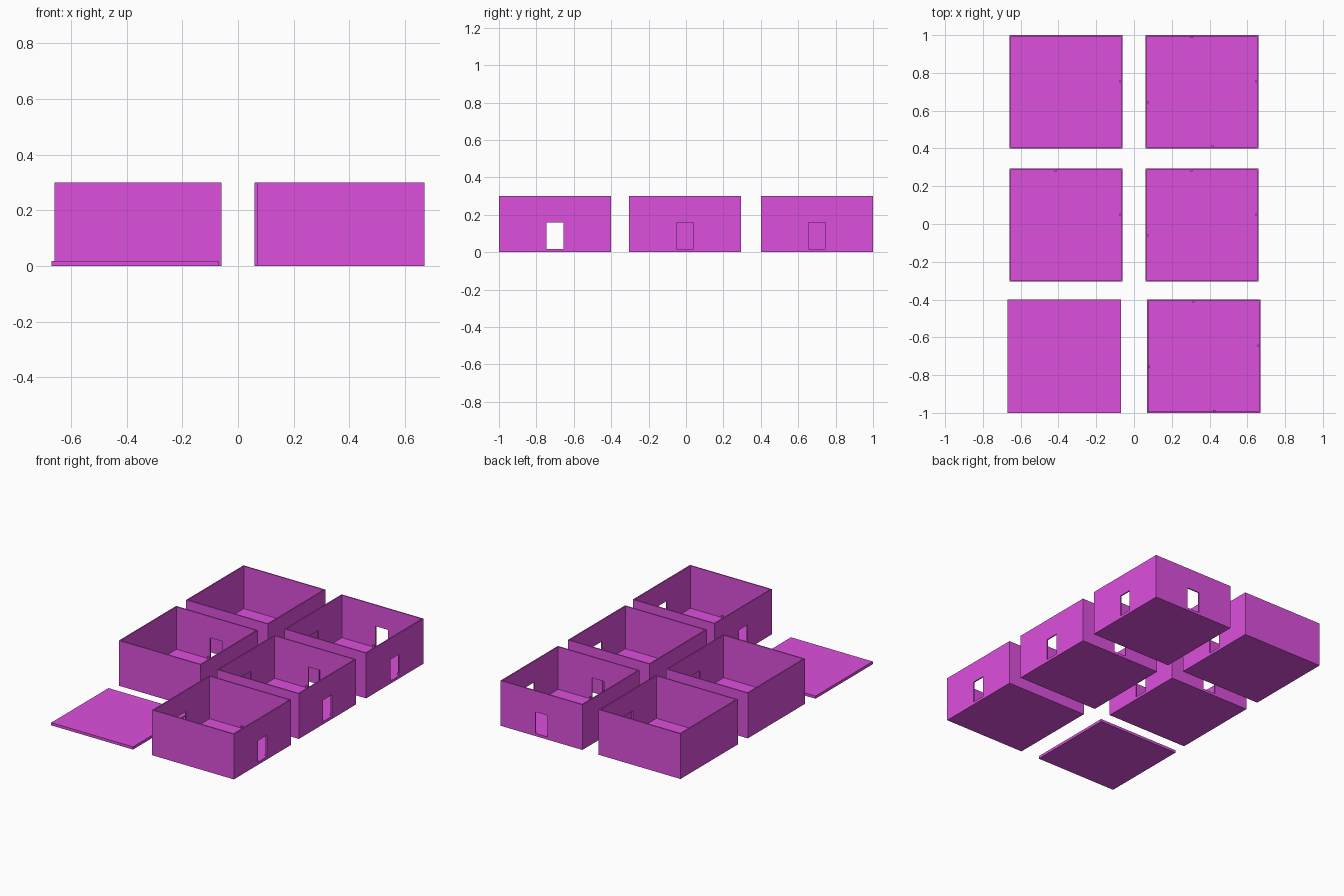
import bpy, bmesh
from math import pi
from mathutils import Matrix, Vector

if "Cube" in bpy.data.objects:
    bpy.data.objects.remove(bpy.data.objects["Cube"])

SIZE, HEIGHT, FLOOR, WALL = 0.6, 0.3, 0.018, 0.008
DOOR_W, DOOR_TOP = 0.09, 0.16
H = SIZE / 2

mat = bpy.data.materials.new("magenta")
mat.diffuse_color = (0.72, 0.08, 0.72, 1)
mat.use_nodes = True
mat.node_tree.nodes["Principled BSDF"].inputs["Base Color"].default_value = mat.diffuse_color


def finish(name, bm, loc):
    bmesh.ops.recalc_face_normals(bm, faces=bm.faces)
    mesh = bpy.data.meshes.new(name)
    bm.to_mesh(mesh)
    bm.free()
    mesh.materials.append(mat)
    ob = bpy.data.objects.new(name, mesh)
    ob.location = loc
    bpy.context.collection.objects.link(ob)


def box(bm, center, size, rot=Matrix()):
    m = rot @ Matrix.Translation(center) @ Matrix.Diagonal((*size, 1))
    bmesh.ops.create_cube(bm, size=1, matrix=m)


def wall(bm, rot, door):
    # wall outline in the x/z plane, extruded to the wall thickness
    w = DOOR_W / 2
    pts = [(-H, FLOOR)]
    if door:
        pts += [(-w, FLOOR), (-w, DOOR_TOP), (w, DOOR_TOP), (w, FLOOR)]
    pts += [(H - WALL, FLOOR), (H - WALL, HEIGHT), (-H, HEIGHT)]
    face = bm.faces.new([bm.verts.new(rot @ Vector((x, -H, z))) for x, z in pts])
    ext = bmesh.ops.extrude_face_region(bm, geom=[face], use_keep_orig=True)
    verts = [g for g in ext["geom"] if isinstance(g, bmesh.types.BMVert)]
    bmesh.ops.translate(bm, verts=verts, vec=rot.to_3x3() @ Vector((0, WALL, 0)))


# quarter turns of the front wall
TURNS = {"front": 0, "right": 1, "back": 2, "left": 3}


def room(name, x, y, doors, stops):
    floor = bmesh.new()
    box(floor, (0, 0, FLOOR / 2), (SIZE, SIZE, FLOOR))
    finish(name + "_floor", floor, (x, y, 0))
    if doors is None:
        return
    walls, pegs = bmesh.new(), bmesh.new()
    for side, k in TURNS.items():
        rot = Matrix.Rotation(k * pi / 2, 4, "Z")
        wall(walls, rot, side in doors)
        # small stop on the floor beside the doorway
        if side in stops:
            box(pegs, (0.055, -H + WALL + 0.004, FLOOR + 0.008),
                (0.012, 0.008, 0.016), rot)
    finish(name + "_walls", walls, (x, y, 0))
    finish(name + "_door_stops", pegs, (x, y, 0))


ALL = ("front", "right", "back", "left")
room("plain_tile", -0.37, -0.70, None, ())
room("straight_room", 0.37, -0.70, ("left", "right"), ALL)
room("corner_room", -0.36, -0.005, ("back", "right"), ("back", "right"))
room("three_way_room", 0.36, -0.005, ("back", "right", "left"), ("back", "right", "left"))
room("dead_end_room", -0.36, 0.70, ("right",), ("right",))
room("crossing_room", 0.36, 0.70, ALL, ALL)
